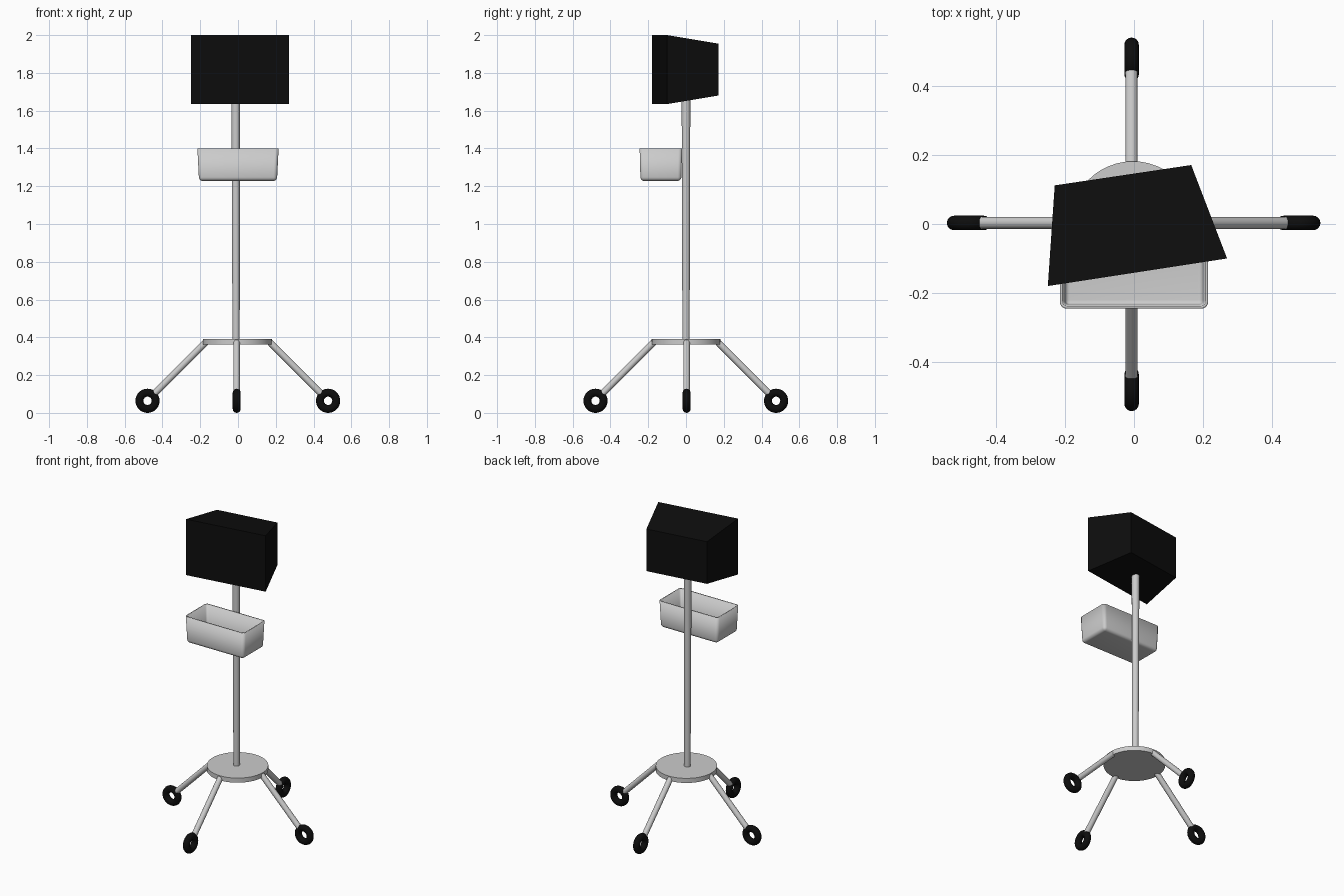
import bpy, bmesh, math
from mathutils import Vector

if "Cube" in bpy.data.objects:
    bpy.data.objects.remove(bpy.data.objects["Cube"])

black = bpy.data.materials.new("black")
black.diffuse_color = (0.004, 0.004, 0.004, 1)
black.use_nodes = True
black.node_tree.nodes["Principled BSDF"].inputs["Base Color"].default_value = black.diffuse_color


def from_bmesh(name, bm):
    bmesh.ops.recalc_face_normals(bm, faces=bm.faces)
    mesh = bpy.data.meshes.new(name)
    bm.to_mesh(mesh)
    bm.free()
    obj = bpy.data.objects.new(name, mesh)
    bpy.context.collection.objects.link(obj)
    return obj


def smooth(obj, angle=40):
    bpy.ops.object.select_all(action='DESELECT')
    obj.select_set(True)
    bpy.context.view_layer.objects.active = obj
    bpy.ops.object.shade_smooth_by_angle(angle=math.radians(angle))


def rod(name, start, end, r1, r2):
    a, b = Vector(start), Vector(end)
    bpy.ops.mesh.primitive_cone_add(vertices=24, radius1=r1, radius2=r2,
                                    depth=(b - a).length, location=(a + b) / 2)
    obj = bpy.context.object
    obj.name = name
    obj.rotation_euler = (b - a).to_track_quat('Z', 'Y').to_euler()
    smooth(obj)
    return obj


# Head: turned box that narrows towards the back
bm = bmesh.new()
front = [(-0.25, -0.18), (0.27, -0.10)]
back = [(-0.23, 0.112), (0.166, 0.171)]
rings = []
for (l, r), lo, hi in ((front, 1.635, 2.0), (back, 1.68, 1.955)):
    rings.append([bm.verts.new(p) for p in ((*l, lo), (*r, lo), (*r, hi), (*l, hi))])
for ring in rings:
    bm.faces.new(ring)
for i in range(4):
    j = (i + 1) % 4
    bm.faces.new((rings[0][i], rings[0][j], rings[1][j], rings[1][i]))
head = from_bmesh("head", bm)
head.data.materials.append(black)

# Pole, slightly thinner at the foot
rod("pole", (-0.010, 0, 0.37), (-0.012, 0, 1.68), 0.019, 0.023)

# Basket: open tapered tub with rounded edges
bm = bmesh.new()
bmesh.ops.create_cube(bm, size=1)
for v in bm.verts:
    k = 0.96 if v.co.z < 0 else 1
    v.co = (v.co.x * 0.43 * k, v.co.y * 0.225 * k - 0.133, v.co.z * 0.172 + 1.314)
bmesh.ops.delete(bm, geom=[f for f in bm.faces if f.calc_center_median().z > 1.39],
                 context='FACES_ONLY')
bmesh.ops.bevel(bm, geom=[e for e in bm.edges if not e.is_boundary],
                offset=0.02, segments=5, profile=0.5, affect='EDGES')
basket = from_bmesh("basket", bm)
wall = basket.modifiers.new("wall", 'SOLIDIFY')
wall.thickness = 0.008
wall.offset = -1
smooth(basket)

# Round base plate
bpy.ops.mesh.primitive_cylinder_add(vertices=48, radius=0.182, depth=0.03,
                                    location=(-0.003, 0, 0.376))
bpy.context.object.name = "base_plate"
smooth(bpy.context.object)

# Four splayed legs with ring wheels
for name, angle, ox, oy in (("right", 0, -0.001, 0.003), ("back", 90, -0.007, -0.001),
                            ("left", 180, -0.001, 0.003), ("front", 270, -0.007, -0.001)):
    t = math.radians(angle)
    c, s = math.cos(t), math.sin(t)
    rod(name + "_leg", (ox + 0.17 * c, oy + 0.17 * s, 0.374),
        (ox + 0.445 * c, oy + 0.445 * s, 0.098), 0.0175, 0.0175)
    bpy.ops.mesh.primitive_torus_add(major_radius=0.043, minor_radius=0.021,
                                     major_segments=32, minor_segments=16,
                                     location=(ox + 0.478 * c, oy + 0.478 * s, 0.064),
                                     rotation=(math.pi / 2, 0, t))
    wheel = bpy.context.object
    wheel.name = name + "_wheel"
    wheel.data.materials.append(black)
    smooth(wheel, 60)
